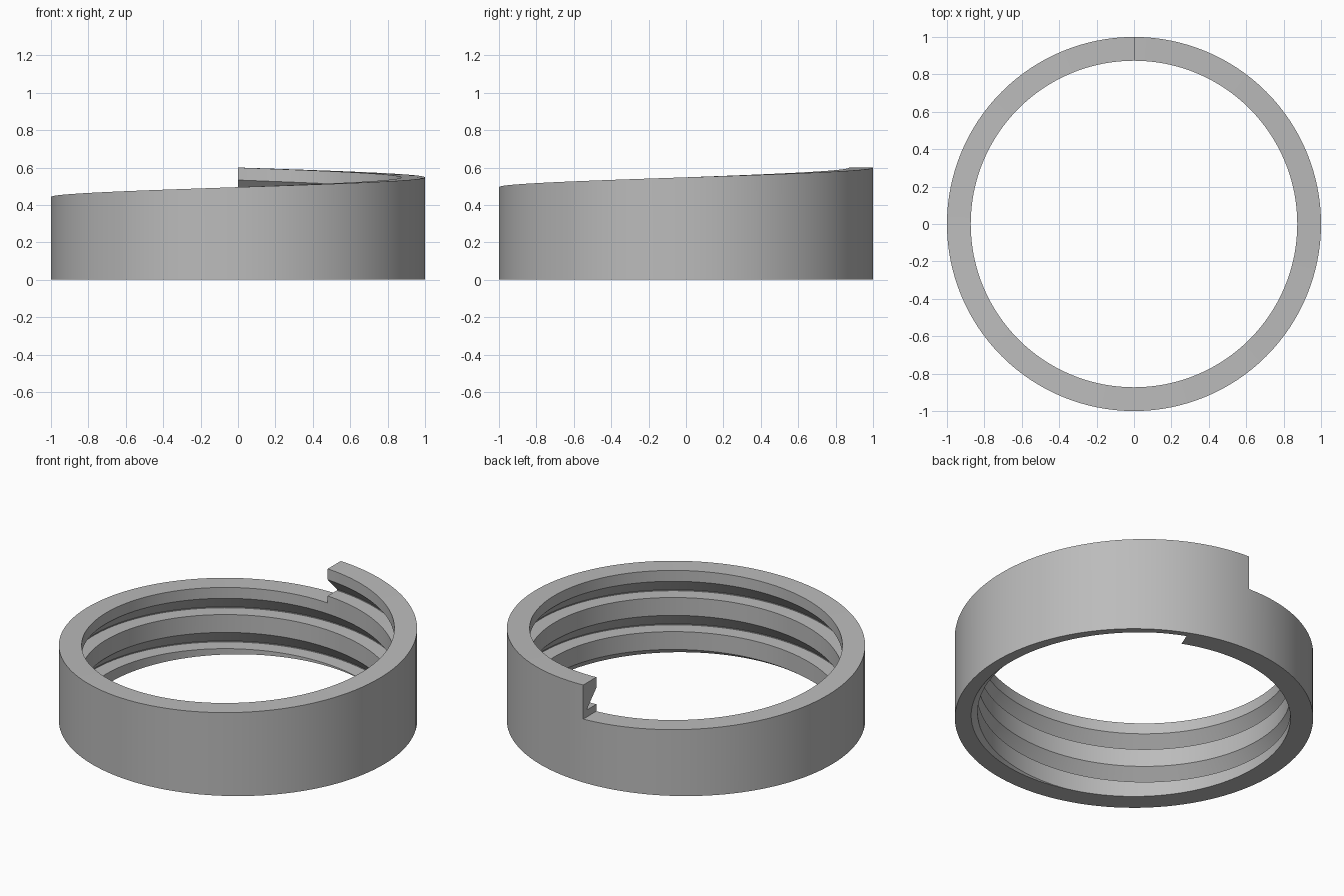
import bpy, bmesh, math

cube = bpy.data.objects.get("Cube")
if cube:
    bpy.data.objects.remove(cube, do_unlink=True)

OUTER, INNER, ROOT = 1.0, 0.873, 0.963
PITCH, TOP, SEGMENTS, TURNS = 0.21, 0.39, 128, 4

# Buttress thread: crest, sloped flank, narrow root, flat ledge (radius, drop)
THREAD = [(INNER, 0), (INNER, 0.067), (ROOT, 0.161), (ROOT, 0.167), (INNER, 0.167)]

metal = bpy.data.materials.new("grey metal")
metal.use_nodes = True
grey = (0.5, 0.5, 0.5, 1)
metal.diffuse_color = grey
metal.node_tree.nodes["Principled BSDF"].inputs["Base Color"].default_value = grey

bm = bmesh.new()


def section(step):
    """Inner and outer vertex chains of the wall at one step of the helix."""
    t = step / SEGMENTS
    a = math.pi / 2 + t * math.tau
    z0 = TOP + PITCH * t

    def vert(r, drop):
        return bm.verts.new((r * math.cos(a), r * math.sin(a), z0 - drop))

    inner = [vert(r, d + k * PITCH) for k in range(TURNS) for r, d in THREAD]
    inner.append(vert(INNER, TURNS * PITCH))
    outer = [vert(OUTER, k * PITCH) for k in range(TURNS + 1)]
    return inner, outer


def strip(a, b):
    for i in range(len(a) - 1):
        bm.faces.new((a[i], a[i + 1], b[i + 1], b[i]))


# Threaded wall swept through one full turn
sections = [section(i) for i in range(SEGMENTS + 1)]
for (in_a, out_a), (in_b, out_b) in zip(sections, sections[1:]):
    strip(in_a, in_b)
    strip(out_b, out_a)
    bm.faces.new((out_a[0], in_a[0], in_b[0], out_b[0]))

# End face of the step, one pitch tall
inner, outer = sections[-1]
bm.faces.new([outer[0]] + inner[:len(THREAD) + 1] + [outer[1]])
bmesh.ops.remove_doubles(bm, verts=bm.verts, dist=0.0001)

# Flat base cut through the thread
cut = bmesh.ops.bisect_plane(bm, geom=bm.verts[:] + bm.edges[:] + bm.faces[:],
                             dist=0.00001, plane_co=(0, 0, 0), plane_no=(0, 0, 1),
                             clear_inner=True)
rim = [e for e in bm.edges if e.is_boundary and all(abs(v.co.z) < 0.001 for v in e.verts)]
bmesh.ops.triangle_fill(bm, edges=rim, use_beauty=True, normal=(0, 0, -1))
bmesh.ops.recalc_face_normals(bm, faces=bm.faces)

mesh = bpy.data.meshes.new("threaded_ring")
bm.to_mesh(mesh)
bm.free()
mesh.materials.append(metal)
ring = bpy.data.objects.new("threaded_ring", mesh)
bpy.context.collection.objects.link(ring)
bpy.context.view_layer.objects.active = ring
ring.select_set(True)
bpy.ops.object.shade_smooth_by_angle(angle=math.radians(25))
